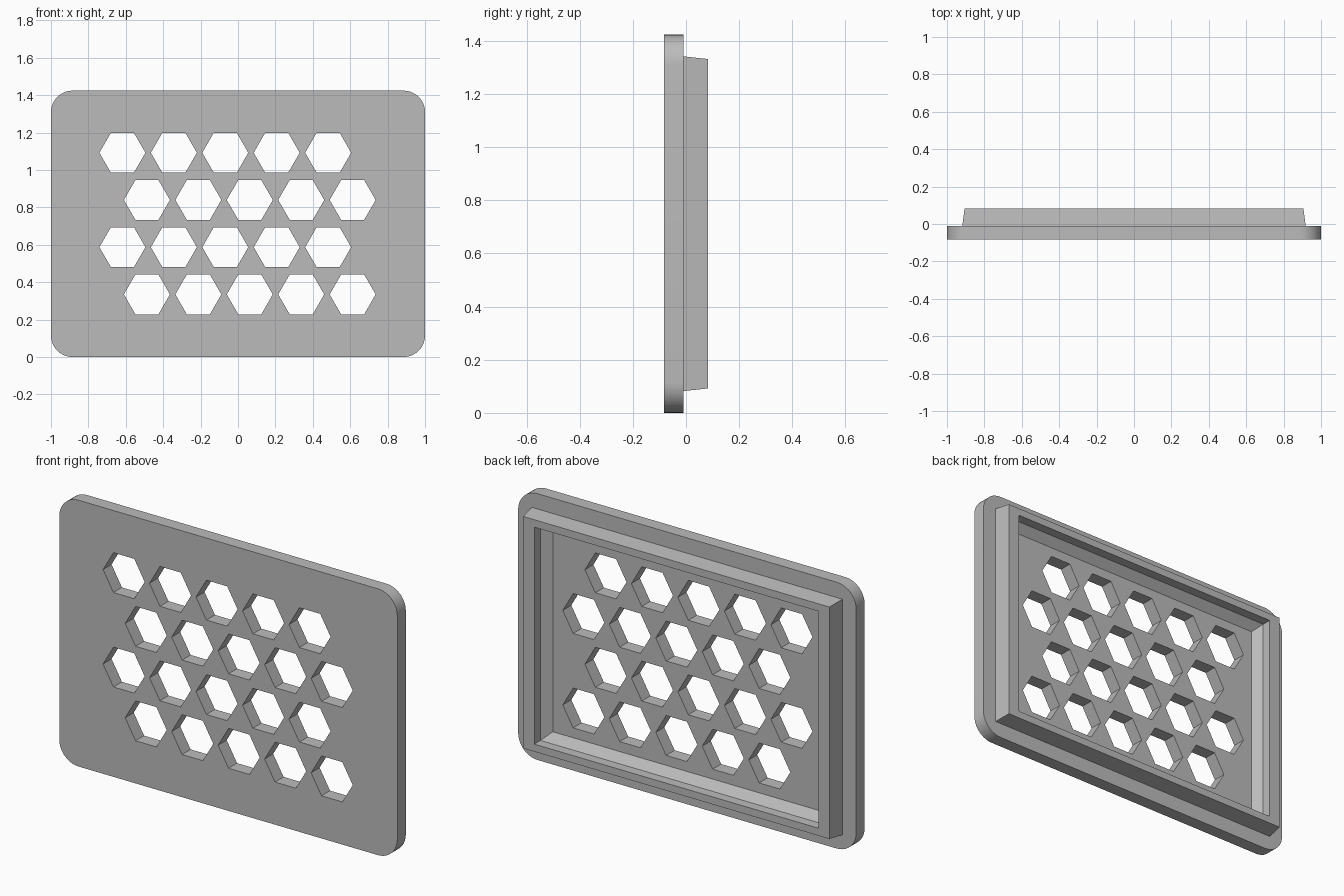
import bpy
import bmesh
from math import pi, sin, cos

if "Cube" in bpy.data.objects:
    bpy.data.objects.remove(bpy.data.objects["Cube"])

MID_Z = 0.712                       # centre height of the panel
FRONT, SEAT, BACK = -0.082, -0.01, 0.082

grey = bpy.data.materials.new("plain grey")
grey.use_nodes = True
colour = (0.5, 0.5, 0.5, 1)
grey.diffuse_color = colour
grey.node_tree.nodes["Principled BSDF"].inputs["Base Color"].default_value = colour


def make_object(name, bm):
    bmesh.ops.recalc_face_normals(bm, faces=bm.faces)
    mesh = bpy.data.meshes.new(name)
    bm.to_mesh(mesh)
    bm.free()
    mesh.materials.append(grey)
    obj = bpy.data.objects.new(name, mesh)
    bpy.context.collection.objects.link(obj)
    return obj


def add_prism(bm, outline, y0, y1):
    """Closed prism along y from a list of (x, z) points."""
    a, b = [[bm.verts.new((x, y, z)) for x, z in outline] for y in (y0, y1)]
    bm.faces.new(a)
    bm.faces.new(b[::-1])
    for i in range(len(a)):
        j = (i + 1) % len(a)
        bm.faces.new((a[i], a[j], b[j], b[i]))


def rounded_rect(half_x, half_z, radius, steps=10):
    points = []
    for q, (sx, sz) in enumerate([(1, 1), (-1, 1), (-1, -1), (1, -1)]):
        for i in range(steps + 1):
            t = (q + i / steps) * pi / 2
            points.append((sx * (half_x - radius) + radius * cos(t),
                           MID_Z + sz * (half_z - radius) + radius * sin(t)))
    return points


# Front plate with rounded corners
bm = bmesh.new()
add_prism(bm, rounded_rect(1, MID_Z, 0.115), FRONT, SEAT)
plate = make_object("vent_plate", bm)

# Staggered hexagonal holes
bm = bmesh.new()
for row in range(4):
    for col in range(5):
        cx = (-0.618 if row % 2 == 0 else -0.487) + 0.275 * col
        cz = 1.092 - 0.2525 * row
        hexagon = [(cx + 0.123 * cos(k * pi / 3), cz + 0.123 * sin(k * pi / 3))
                   for k in range(6)]
        add_prism(bm, hexagon, FRONT - 0.1, SEAT + 0.1)
cutter = make_object("hole_cutter", bm)
cutter.hide_render = True

cut = plate.modifiers.new("holes", "BOOLEAN")
cut.operation = "DIFFERENCE"
cut.solver = "EXACT"
cut.object = cutter
bpy.context.view_layer.objects.active = plate
bpy.ops.object.modifier_apply(modifier=cut.name)
bpy.data.objects.remove(cutter)

# Rear rim: tapered outside, straight inside with a sloped foot
SUNK = SEAT - 0.02
section = [(0.918, 0.63, SUNK), (0.918, 0.63, SEAT), (0.906, 0.62, BACK),
           (0.84, 0.58, BACK), (0.84, 0.58, 0.03),
           (0.795, 0.537, SEAT), (0.795, 0.537, SUNK)]
bm = bmesh.new()
loops = [[bm.verts.new((sx * hx, y, MID_Z + sz * hz))
          for sx, sz in ((1, 1), (-1, 1), (-1, -1), (1, -1))]
         for hx, hz, y in section]
for n, a in enumerate(loops):
    b = loops[(n + 1) % len(loops)]
    for i in range(4):
        j = (i + 1) % 4
        bm.faces.new((a[i], a[j], b[j], b[i]))
make_object("rear_rim", bm)

# Smooth the rounded corners, keep the edges crisp
bpy.ops.object.select_all(action="DESELECT")
plate.select_set(True)
bpy.context.view_layer.objects.active = plate
bpy.ops.object.shade_smooth_by_angle(angle=pi / 6)
